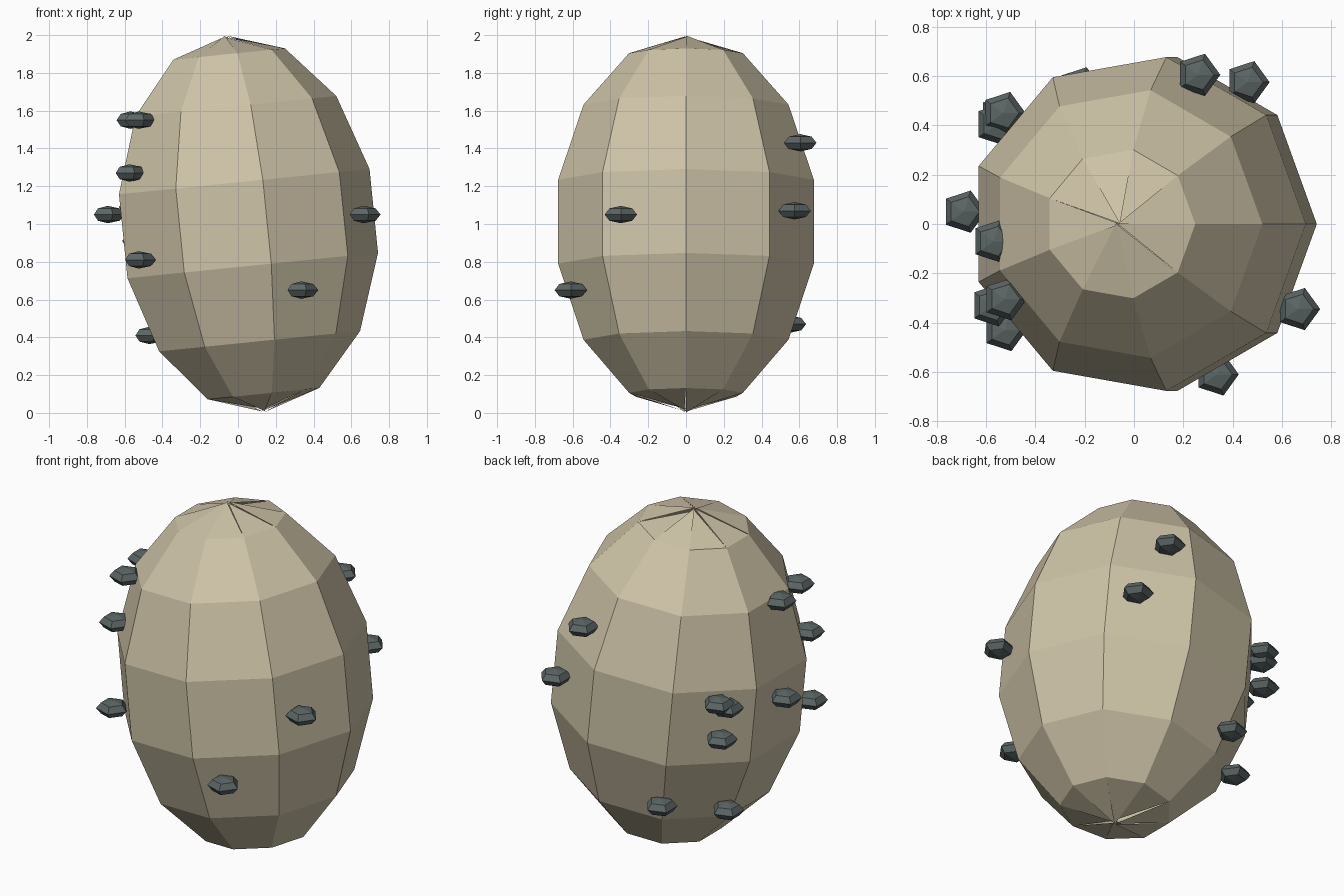
import bpy, bmesh, math, random
from mathutils import Matrix, Vector

random.seed(4)
default = bpy.data.objects.get("Cube")
if default:
    bpy.data.objects.remove(default, do_unlink=True)


def material(name, rgb):
    mat = bpy.data.materials.new(name)
    mat.use_nodes = True
    mat.diffuse_color = (*rgb, 1)
    mat.node_tree.nodes["Principled BSDF"].inputs["Base Color"].default_value = (*rgb, 1)
    return mat


def faceted_ellipsoid(name, mat, center, radius, height, segments, bands, tilt=0.0, split=0.0):
    """Low-poly ellipsoid; split leaves each cap triangle with its own loose tip."""
    bm = bmesh.new()
    rings = []
    for b in range(1, bands):
        lat = math.pi * b / bands - math.pi / 2
        rings.append([bm.verts.new((radius * math.cos(lat) * math.cos(a),
                                    radius * math.cos(lat) * math.sin(a),
                                    height * math.sin(lat)))
                      for a in (math.tau * s / segments for s in range(segments))])
    # Side bands
    for low, high in zip(rings, rings[1:]):
        for s in range(segments):
            n = (s + 1) % segments
            bm.faces.new((low[s], low[n], high[n], high[s]))
    # Pole caps
    for ring, sign in ((rings[0], -1), (rings[-1], 1)):
        pole = None
        for s in range(segments):
            if pole is None or split:
                drop = Vector((random.uniform(-0.5, 0.5), random.uniform(-0.5, 0.5),
                               -sign * random.random())) * split
                if s == 0:
                    drop = Vector()
                pole = bm.verts.new(Vector((0, 0, sign * height)) + drop)
            a, c = ring[s], ring[(s + 1) % segments]
            bm.faces.new((a, c, pole) if sign > 0 else (c, a, pole))
    bm.transform(Matrix.Translation(center) @ Matrix.Rotation(tilt, 4, 'Y'))
    mesh = bpy.data.meshes.new(name)
    bm.to_mesh(mesh)
    bm.free()
    mesh.materials.append(mat)
    obj = bpy.data.objects.new(name, mesh)
    bpy.context.collection.objects.link(obj)
    return obj


sand = material("pale sandstone", (0.62, 0.55, 0.39))
slate = material("dark slate", (0.105, 0.13, 0.13))

# Leaning egg-shaped body with cracked poles
faceted_ellipsoid("egg_body", sand, (0.035, 0, 1.0), 0.705, 1.003, 9, 7,
                  tilt=math.radians(-5.77), split=0.022)

# Small pebbles stuck in the shell
pebbles = [
    # front and left flank
    (0.665, -0.345, 1.05), (0.335, -0.61, 0.65),
    # back
    (0.26, 0.605, 1.43), (0.46, 0.575, 1.07), (-0.22, 0.55, 0.47),
    # back right cluster
    (-0.53, 0.45, 1.12), (-0.557, 0.405, 1.09), (-0.54, 0.44, 0.91), (-0.47, 0.28, 0.41),
    # right flank
    (-0.69, 0.05, 1.05), (-0.57, -0.07, 1.55), (-0.525, -0.305, 1.55),
    (-0.575, -0.33, 1.27), (-0.525, -0.43, 0.81),
]
for i, spot in enumerate(pebbles, 1):
    faceted_ellipsoid(f"pebble_{i}", slate, spot, 0.09, 0.046, 5, 4)
